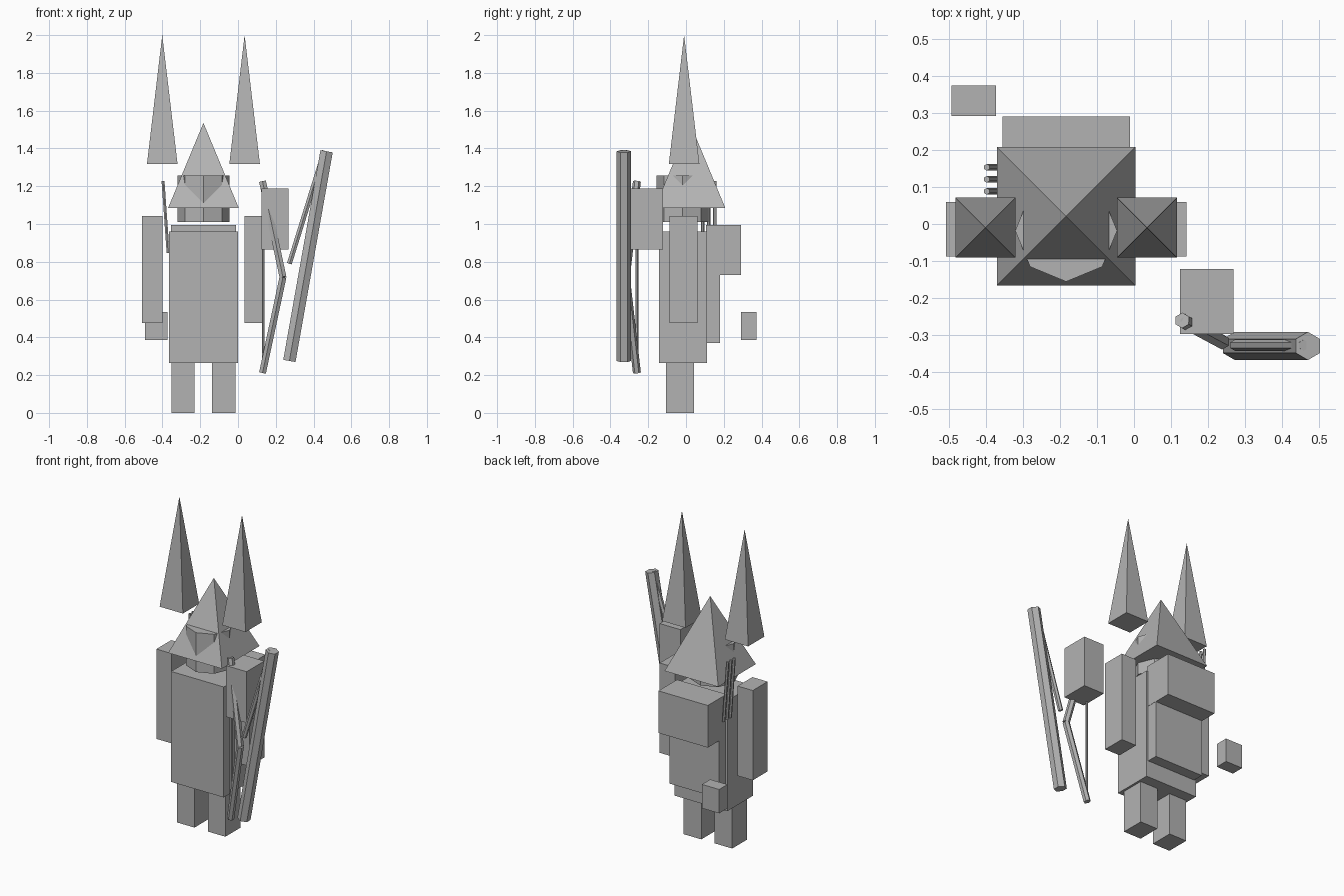
import bpy, bmesh, math
from mathutils import Vector

if "Cube" in bpy.data.objects:
    bpy.data.objects.remove(bpy.data.objects["Cube"])

grey = bpy.data.materials.new("plain grey")
grey.diffuse_color = (0.45, 0.45, 0.45, 1)
grey.use_nodes = True
grey.node_tree.nodes["Principled BSDF"].inputs["Base Color"].default_value = grey.diffuse_color


def finish(name, bm):
    bmesh.ops.recalc_face_normals(bm, faces=bm.faces)
    mesh = bpy.data.meshes.new(name)
    bm.to_mesh(mesh)
    bm.free()
    mesh.materials.append(grey)
    ob = bpy.data.objects.new(name, mesh)
    bpy.context.collection.objects.link(ob)
    return ob


def box(name, x, y, z):
    """Box from (min, max) pairs."""
    bm = bmesh.new()
    bmesh.ops.create_cube(bm, size=1)
    for v in bm.verts:
        v.co = [lo + (c + 0.5) * (hi - lo) for c, (lo, hi) in zip(v.co, (x, y, z))]
    return finish(name, bm)


def rod(name, a, b, r, sides=6):
    """Prism from a to b with a corner pointing along y."""
    a, b = Vector(a), Vector(b)
    axis = (b - a).normalized()
    u = Vector((0, 1, 0))
    u = (u - axis * u.dot(axis)).normalized()
    w = axis.cross(u)
    bm = bmesh.new()
    rings = []
    for p in (a, b):
        angles = [2 * math.pi * i / sides for i in range(sides)]
        rings.append([bm.verts.new(p + r * (math.cos(t) * u + math.sin(t) * w)) for t in angles])
    for i in range(sides):
        j = (i + 1) % sides
        bm.faces.new((rings[0][i], rings[0][j], rings[1][j], rings[1][i]))
    for ring in rings:
        bm.faces.new(ring)
    return finish(name, bm)


def pyramid(name, cx, cy, half, z0, z1):
    """Square pyramid with its base closed."""
    bm = bmesh.new()
    base = [bm.verts.new((cx + sx * half, cy + sy * half, z0))
            for sx, sy in ((-1, -1), (1, -1), (1, 1), (-1, 1))]
    tip = bm.verts.new((cx, cy, z1))
    bm.faces.new(base)
    for i in range(4):
        bm.faces.new((base[i], base[(i + 1) % 4], tip))
    return finish(name, bm)


MID = -0.183  # centre line of the figure

# Torso, back panel and pack
box("body", (-0.366, 0.0), (-0.142, 0.112), (0.265, 0.96))
box("back_panel", (-0.354, -0.012), (0.10, 0.18), (0.37, 0.96))
box("backpack", (-0.355, -0.011), (0.105, 0.29), (0.73, 0.995))

# Mirrored legs, arms and tall spikes
for side, s in (("left", -1), ("right", 1)):
    box(side + "_leg", sorted((MID + s * 0.046, MID + s * 0.169)), (-0.105, 0.043), (0, 0.265))
    box(side + "_arm", sorted((MID + s * 0.218, MID + s * 0.324)), (-0.087, 0.06), (0.477, 1.042))
    pyramid(side + "_spike", MID + s * 0.218, -0.01, 0.081, 1.317, 2.0)

# Head and hat
rod("head", (MID, -0.018, 1.01), (MID, -0.018, 1.258), 0.1375, 8)
pyramid("hat", MID, 0.021, 0.187, 1.085, 1.535)

# Loose hand blocks
box("small_block", (-0.492, -0.372), (0.291, 0.373), (0.385, 0.535))
box("large_block", (0.124, 0.268), (-0.297, -0.121), (0.865, 1.187))

# Three arrows at the shoulder
for i in range(3):
    y = 0.153 - 0.0325 * i
    rod(f"arrow_{i + 1}", (-0.37, y, 0.847), (-0.397, y, 1.228), 0.009)

# Staff with a thin strut
rod("staff", (0.272, -0.329, 0.275), (0.469, -0.329, 1.385), 0.038)
rod("staff_strut", (0.272, -0.327, 0.79), (0.458, -0.327, 1.388), 0.015)

# Bow: two limbs and a string
for part, z in (("lower", 0.213), ("upper", 1.225)):
    rod("bow_limb_" + part, (0.13, -0.26, z), (0.238, -0.318, 0.719), 0.021)
rod("bow_string", (0.133, -0.26, 0.213), (0.133, -0.26, 1.225), 0.008)
